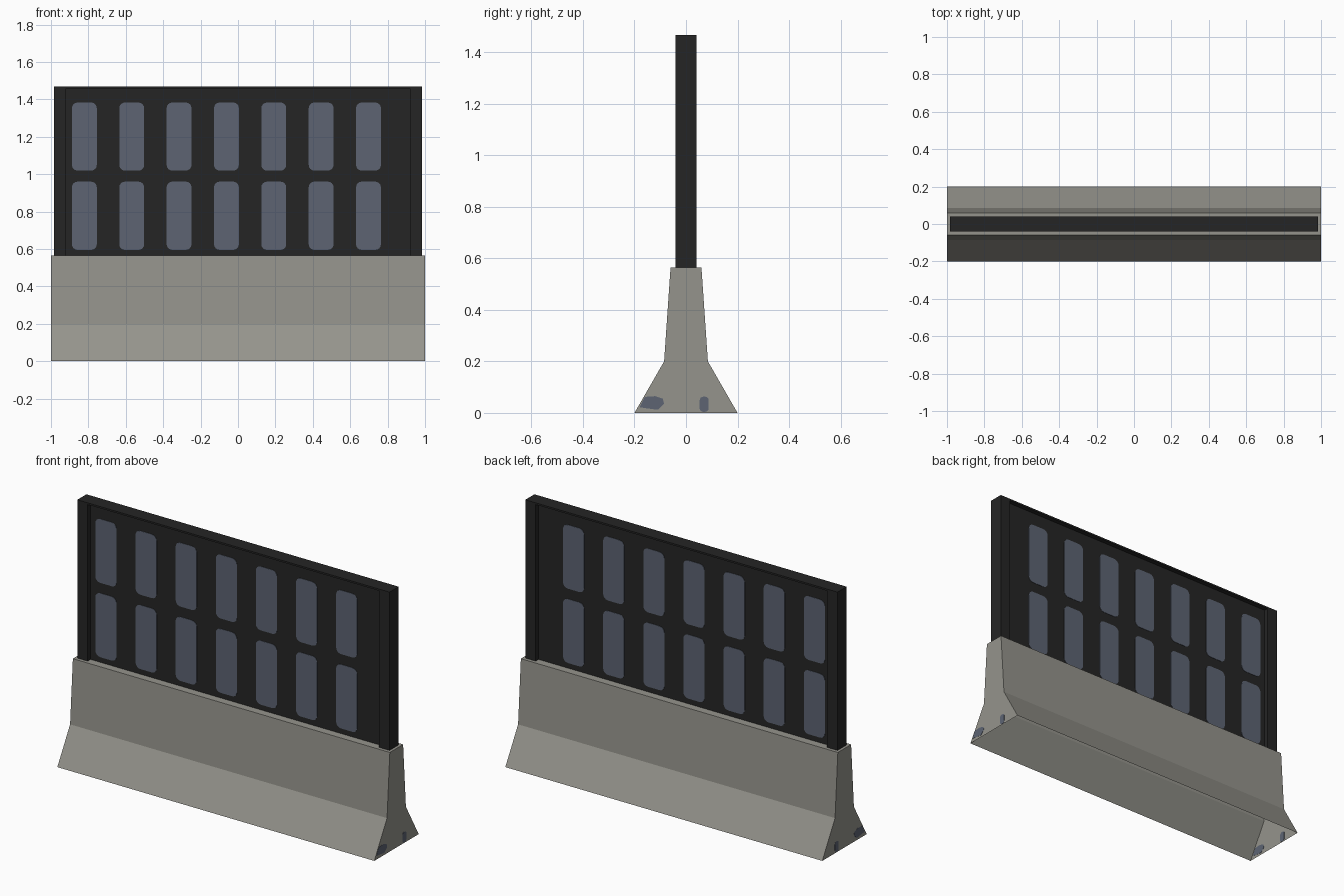
import bpy, bmesh, math

if "Cube" in bpy.data.objects:
    bpy.data.objects.remove(bpy.data.objects["Cube"])


def material(name, rgb):
    m = bpy.data.materials.new(name)
    m.diffuse_color = (*rgb, 1)
    m.use_nodes = True
    m.node_tree.nodes["Principled BSDF"].inputs["Base Color"].default_value = m.diffuse_color
    return m


concrete = material("concrete grey", (0.30, 0.295, 0.262))
black = material("frame black", (0.0185, 0.0185, 0.0185))
blue = material("slate blue", (0.109, 0.127, 0.171))


def finish(name, bm, mat):
    bmesh.ops.recalc_face_normals(bm, faces=bm.faces)
    mesh = bpy.data.meshes.new(name)
    bm.to_mesh(mesh)
    bm.free()
    mesh.materials.append(mat)
    ob = bpy.data.objects.new(name, mesh)
    bpy.context.collection.objects.link(ob)
    return ob


def box(name, lo, hi, mat):
    bm = bmesh.new()
    bmesh.ops.create_cube(bm, size=1)
    for v in bm.verts:
        v.co = [(a + b) / 2 + c * (b - a) for a, b, c in zip(lo, hi, v.co)]
    return finish(name, bm, mat)


def rounded(a0, a1, b0, b1, r, steps=4):
    """Outline of a rounded rectangle."""
    pts = []
    for i, (ca, cb) in enumerate([(a1 - r, b1 - r), (a0 + r, b1 - r),
                                  (a0 + r, b0 + r), (a1 - r, b0 + r)]):
        for k in range(steps + 1):
            t = math.pi / 2 * (i + k / steps)
            pts.append((ca + r * math.cos(t), cb + r * math.sin(t)))
    return pts


def plate(name, pts, axis, start, thick, mat):
    """Thin plate with outline pts, extruded along x (0) or y (1)."""
    place = (lambda a, b, d: (d, a, b)) if axis == 0 else (lambda a, b, d: (a, d, b))
    bm = bmesh.new()
    f = bm.faces.new([bm.verts.new(place(a, b, start)) for a, b in pts])
    ext = bmesh.ops.extrude_face_region(bm, geom=[f])["geom"]
    for v in ext:
        if isinstance(v, bmesh.types.BMVert):
            v.co[axis] += thick
    return finish(name, bm, mat)


# Concrete barrier: hollow shell, open underneath
half = [(0.2, 0), (0.085, 0.2), (0.06, 0.565)]
profile = half + [(-y, z) for y, z in reversed(half)]
bm = bmesh.new()
ends = [[bm.verts.new((x, y, z)) for y, z in profile] for x in (-1, 1)]
for a, b in ends[0:1] and [ends]:
    for i in range(len(profile) - 1):
        bm.faces.new((a[i], a[i + 1], b[i + 1], b[i]))
    bm.faces.new(a)
    bm.faces.new(b)
# Face the shell outward
centre = (0, 0, 0.2)
for f in bm.faces:
    f.normal_update()
barrier = finish("concrete_barrier", bm, concrete)
bm = bmesh.new()
bm.from_mesh(barrier.data)
bm.normal_update()
for f in bm.faces:
    c = f.calc_center_median()
    if sum(n * (p - q) for n, p, q in zip(f.normal, c, centre)) < 0:
        f.normal_flip()
bm.to_mesh(barrier.data)
bm.free()

# Screen: recessed panel, end posts and thin cap
box("screen_panel", (-0.93, -0.015, 0.565), (0.93, 0.015, 1.46), black)
for side, x0 in (("left", -0.985), ("right", 0.92)):
    box("post_" + side, (x0, -0.041, 0.565), (x0 + 0.065, 0.041, 1.468), black)
box("top_cap", (-0.92, -0.041, 1.458), (0.92, 0.041, 1.468), black)

# Two rows of window panes on both faces of the panel
for row, (z0, z1) in (("lower", (0.595, 0.96)), ("upper", (1.019, 1.383))):
    for i in range(7):
        x = -0.888 + i * 0.2532
        outline = rounded(x, x + 0.133, z0, z1, 0.03)
        for side, y in (("front", -0.017), ("back", 0.015)):
            plate(f"window_{row}_{side}_{i + 1}", outline, 1, y, 0.002, blue)

# Paint smudges on the barrier ends
smudges = [[(-0.18, 0.022), (-0.155, 0.018), (-0.11, 0.012), (-0.085, 0.035),
            (-0.09, 0.055), (-0.12, 0.065), (-0.16, 0.062)],
           rounded(0.053, 0.088, 0.004, 0.063, 0.014)]
for side, x in (("left", -1.001), ("right", 0.999)):
    for i, outline in enumerate(smudges):
        plate(f"smudge_{side}_{i + 1}", outline, 0, x, 0.002, blue)
